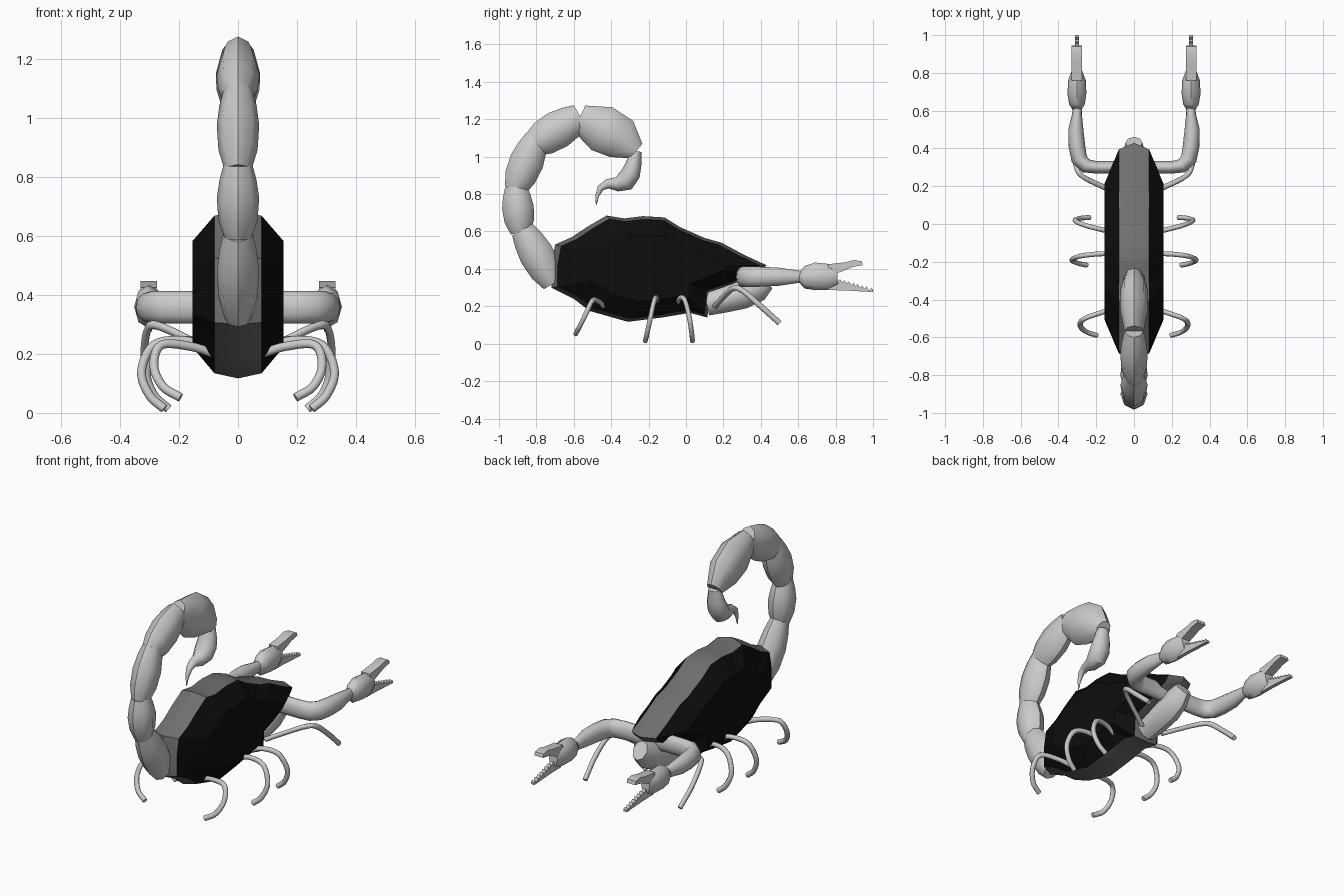
import bpy, bmesh, math
from mathutils import Vector

if "Cube" in bpy.data.objects:
    bpy.data.objects.remove(bpy.data.objects["Cube"])


def material(name, v):
    m = bpy.data.materials.new(name)
    m.diffuse_color = (v, v, v, 1)
    m.use_nodes = True
    m.node_tree.nodes["Principled BSDF"].inputs["Base Color"].default_value = m.diffuse_color
    return m


def finish(bm, name, mat=None, angle=45):
    bmesh.ops.recalc_face_normals(bm, faces=bm.faces[:])
    me = bpy.data.meshes.new(name)
    bm.to_mesh(me)
    bm.free()
    if angle:
        me.shade_smooth()
        me.set_sharp_from_angle(angle=math.radians(angle))
    if mat:
        me.materials.append(mat)
    ob = bpy.data.objects.new(name, me)
    bpy.context.collection.objects.link(ob)
    return ob


def bridge(bm, loops, caps=(True, True)):
    rows = [[bm.verts.new(p) for p in loop] for loop in loops]
    n = len(rows[0])
    for a, b in zip(rows, rows[1:]):
        for i in range(n):
            j = (i + 1) % n
            bm.faces.new((a[i], a[j], b[j], b[i]))
    for flag, row in zip(caps, (rows[0], rows[-1])):
        if flag:
            bm.faces.new(row)


def loft(name, rings, axis=(1, 0, 0), sides=8, angle=45):
    """rings: (point, radius across the axis, radius along the axis)"""
    bm = bmesh.new()
    pts = [Vector(r[0]) for r in rings]
    loops = []
    for i, (p, ru, rv) in enumerate(rings):
        t = (pts[min(i + 1, len(pts) - 1)] - pts[max(i - 1, 0)]).normalized()
        b = t.cross(Vector(axis)).normalized()
        a = b.cross(t)
        ang = [2 * math.pi * k / sides for k in range(sides)]
        loops.append([pts[i] + b * ru * math.cos(w) + a * rv * math.sin(w) for w in ang])
    bridge(bm, loops)
    return finish(bm, name, angle=angle)


def smooth_path(points, steps=5):
    p = [Vector(q) for q in points]
    p = [2 * p[0] - p[1]] + p + [2 * p[-1] - p[-2]]
    out = []
    for a, b, c, d in zip(p, p[1:], p[2:], p[3:]):
        for k in range(steps):
            t = k / steps
            out.append(0.5 * (2 * b + (c - a) * t + (2 * a - 5 * b + 4 * c - d) * t * t
                              + (3 * b - a - 3 * c + d) * t ** 3))
    return out + [p[-2]]


black = material("black", 0.004)
dark = material("dark_grey", 0.16)

# Body: crowned rim around the side outline, with tapered black sides
outline = [(-.72, .42), (-.70, .53), (-.61, .57), (-.52, .63), (-.425, .685), (-.33, .67),
           (-.23, .682), (-.115, .675), (-.035, .625), (.10, .565), (.19, .54), (.31, .475),
           (.43, .42), (.40, .385), (.26, .32), (.125, .275), (.115, .14), (.02, .165),
           (-.13, .14), (-.31, .117), (-.515, .175), (-.60, .24), (-.72, .30)]


def section(x, s):
    return [(x, -.15 + (y + .15) * s, .405 + (z - .405) * s) for y, z in outline]


bm = bmesh.new()
bridge(bm, [section(-.08, .94), section(0, 1), section(.08, .94)], (False, False))
finish(bm, "body_rim", dark, 30)
for s, side in ((1, "right"), (-1, "left")):
    bm = bmesh.new()
    bridge(bm, [section(s * .08, .94), section(s * .155, .63)], (False, True))
    finish(bm, "body_side_" + side, black, 0)

# Head tucked under the front of the body
loft("head", [((0, y, z), rz, rx) for y, z, rz, rx in
              ((.11, .215, .065, .06), (.20, .235, .07, .07), (.30, .265, .08, .07),
               (.38, .305, .08, .06), (.43, .34, .055, .045))])

# Tail: bead-like segments
beads = [((-.71, .32), (-.875, .61), .093, .072), ((-.885, .59), (-.91, .84), .085, .072),
         ((-.915, .82), (-.80, 1.10), .092, .072), ((-.83, 1.06), (-.565, 1.215), .102, .073)]
for i, ((y0, z0), (y1, z1), r, rx) in enumerate(beads):
    rings = []
    for t, k in ((0, .62), (.25, .92), (.55, 1), (.8, .87), (1, .68)):
        rings.append(((0, y0 + (y1 - y0) * t, z0 + (z1 - z0) * t), r * k, rx * k))
    loft("tail_segment_%d" % (i + 1), rings)
loft("tail_segment_5", [((0, y, z), r, rx) for y, z, r, rx in
                        ((-.57, 1.205, .075, .05), (-.45, 1.15, .127, .075),
                         (-.345, 1.095, .115, .073), (-.265, 1.03, .05, .045))])

# Stinger: bulb and hooked spike
loft("stinger", [((0, y, z), r, rx) for y, z, r, rx in
                 ((-.268, 1.03, .03, .035), (-.28, .96, .042, .052), (-.295, .91, .052, .06),
                  (-.325, .868, .055, .056), (-.37, .852, .038, .04), (-.42, .855, .025, .026),
                  (-.457, .832, .018, .018), (-.475, .79, .01, .01), (-.48, .742, .002, .002))],
     sides=10)

# Leg paths for one side, as (x, y, z)
legs = {
    "rear_leg": [(.08, -.44, .20), (.16, -.465, .225), (.26, -.50, .23), (.285, -.535, .16),
                 (.255, -.57, .09), (.195, -.59, .052)],
    "middle_rear_leg": [(.08, -.16, .21), (.18, -.158, .245), (.285, -.17, .23), (.327, -.19, .14),
                        (.30, -.207, .06), (.25, -.218, .014)],
    "middle_front_leg": [(.08, -.05, .21), (.17, -.03, .245), (.265, -.005, .23), (.31, .018, .14),
                         (.285, .03, .06), (.235, .035, .014)],
    "front_leg": [(.07, .155, .20), (.17, .20, .25), (.27, .25, .295), (.305, .30, .285),
                  (.318, .40, .20), (.31, .50, .11)],
}
arm = [(.03, .30, .032, .055), (.20, .30, .033, .055), (.255, .308, .038, .055),
       (.29, .345, .043, .055), (.302, .41, .044, .053), (.308, .50, .04, .048),
       (.302, .575, .027, .037), (.30, .62, .023, .03)]
hand = [(.607, .36, .03, .025), (.635, .355, .06, .042), (.69, .36, .074, .05),
        (.76, .357, .07, .047), (.81, .36, .05, .028)]

# Pincer fingers: side profiles, the lower one with saw teeth
upper = [(.76, .425), (.85, .435), (.90, .447), (.94, .44), (.945, .42), (.89, .41), (.83, .385),
         (.76, .36)]
lower = [(.75, .36), (.75, .287), (.85, .285), (1.0, .276), (1.0, .29)]
for k in range(8):
    t = 1 - k / 8
    y, z = .80 + .19 * t, .345 - .055 * t
    lower += [(y, z + .008), (y - .012, z - .004)]

for s, side in ((1, "right"), (-1, "left")):
    for name, path in legs.items():
        ax = (1, 0, 0) if name == "front_leg" else (0, 1, 0)
        pts = smooth_path([(s * x, y, z) for x, y, z in path])
        loft(name + "_" + side, [(p, .015, .013) for p in pts], ax, 8, 60)
    loft("arm_" + side, [((s * x, y, .358), r, rz) for x, y, r, rz in arm], (0, 0, 1), 12, 50)
    loft("hand_" + side, [((s * .302, y, z), rz, rx) for y, z, rz, rx in hand])
    for name, prof, w in (("upper_finger_", upper, .028), ("lower_finger_", lower, .011)):
        bm = bmesh.new()
        bridge(bm, [[(s * .302 + d, y, z) for y, z in prof] for d in (-w, w)])
        finish(bm, name + side, None, 30)
